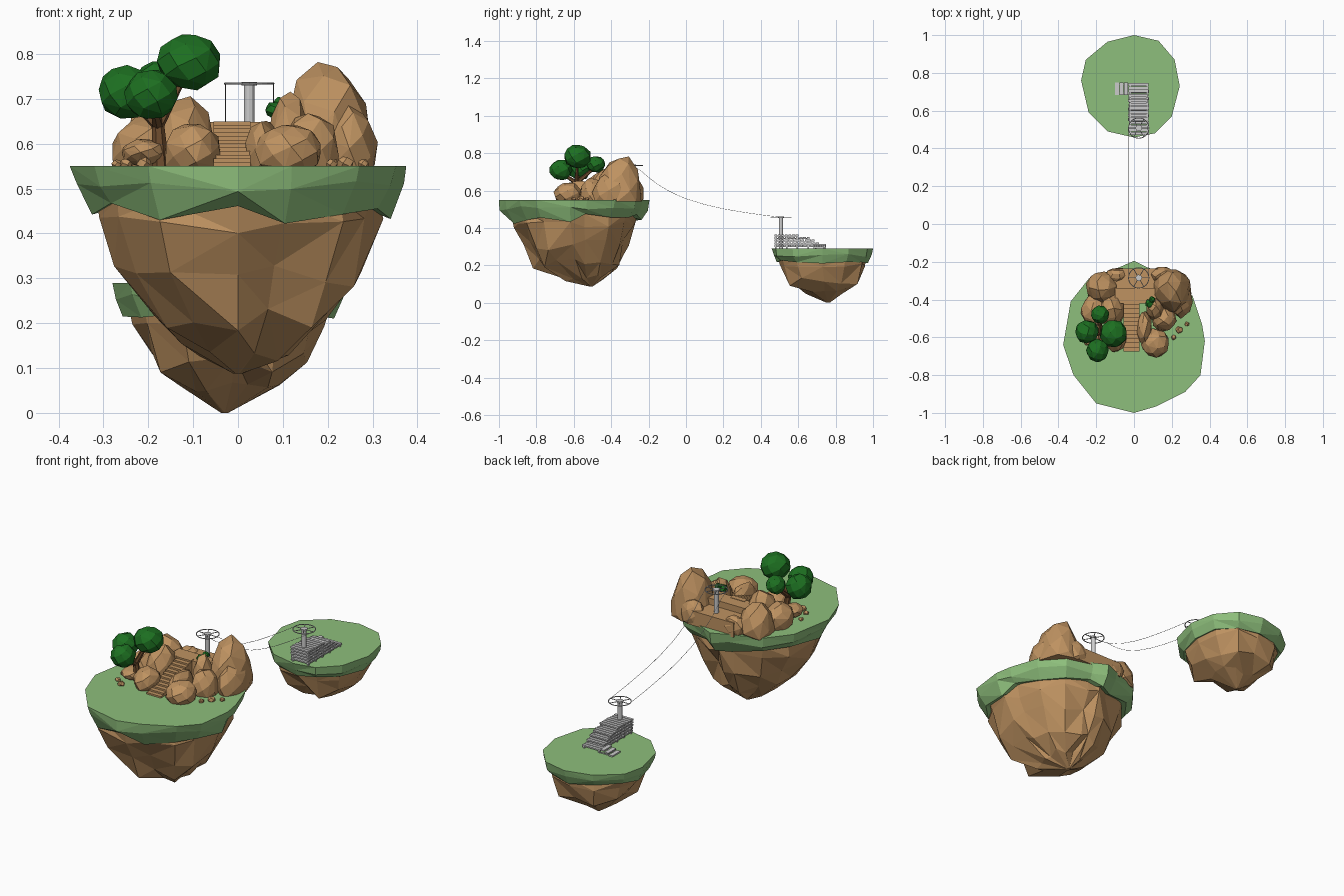
import bpy, bmesh, math, random
from mathutils import Vector, Matrix

random.seed(7)
U = random.uniform


def material(name, rgb):
    m = bpy.data.materials.new(name)
    m.diffuse_color = (*rgb, 1)
    return m


GRASS = material("grass", (0.27, 0.52, 0.20))
ROCK = material("rock", (0.52, 0.29, 0.12))
LEAF = material("leaf", (0.012, 0.16, 0.015))
BARK = material("bark", (0.16, 0.075, 0.028))


def finish(bm, name, mat=None):
    bmesh.ops.recalc_face_normals(bm, faces=bm.faces[:])
    me = bpy.data.meshes.new(name)
    bm.to_mesh(me)
    bm.free()
    if mat:
        me.materials.append(mat)
    ob = bpy.data.objects.new(name, me)
    bpy.context.collection.objects.link(ob)
    return ob


def loft(name, rings, mat):
    # Closed skin through rings of equal point count, triangulated sides
    bm = bmesh.new()
    vs = [[bm.verts.new(p) for p in r] for r in rings]
    n = len(rings[0])
    for a, b in zip(vs, vs[1:]):
        for i in range(n):
            j = (i + 1) % n
            if random.random() < 0.5:
                tris = (a[i], a[j], b[i]), (a[j], b[j], b[i])
            else:
                tris = (a[i], a[j], b[j]), (a[i], b[j], b[i])
            for t in tris:
                bm.faces.new(t)
    bm.faces.new(vs[0])
    bm.faces.new(vs[-1])
    return finish(bm, name, mat)


def ring(outline, c, s, z, jr=0.0, jz=0.0, d=(0, 0)):
    return [(c[0] + d[0] + x * k, c[1] + d[1] + y * k, z + U(-jz, jz))
            for x, y in outline for k in [s * (1 + U(-jr, jr))]]


def stone(name, c, r, mat, n=30, jit=0.12, floor=None):
    # Faceted boulder: hull of jittered points on an ellipsoid
    bm = bmesh.new()
    spin = U(0, 6.28)
    for i in range(n):
        z = 1 - 2 * (i + 0.5) / n
        a, q = i * 2.39996 + spin, math.sqrt(1 - z * z)
        k = 1.04 + U(-jit, jit * 0.4)
        p = [c[0] + r[0] * q * math.cos(a) * k, c[1] + r[1] * q * math.sin(a) * k, c[2] + r[2] * z * k]
        if floor is not None:
            p[2] = max(p[2], floor)
        bm.verts.new(p)
    res = bmesh.ops.convex_hull(bm, input=bm.verts[:])
    bmesh.ops.delete(bm, geom=[v for v in bm.verts if not v.link_faces], context='VERTS')
    return finish(bm, name, mat)


def add_box(bm, lo, hi):
    lo, hi = Vector(lo), Vector(hi)
    bmesh.ops.create_cube(bm, size=1, matrix=Matrix.Translation((lo + hi) / 2) @ Matrix.Diagonal((*(hi - lo), 1)))


def add_tube(bm, a, b, r0, r1, n=8):
    a, b = Vector(a), Vector(b)
    rot = (b - a).to_track_quat('Z', 'Y').to_matrix().to_4x4()
    bmesh.ops.create_cone(bm, cap_ends=True, segments=n, radius1=r0, radius2=r1,
                          depth=(b - a).length, matrix=Matrix.Translation((a + b) / 2) @ rot)


# Large island: flat turf slab over a tapering rock
C1 = (0, -0.6)
BIG = [(0.0, 0.405), (0.07, 0.37), (0.21, 0.33), (0.31, 0.22), (0.36, 0.07), (0.375, -0.02),
       (0.352, -0.2), (0.27, -0.29), (0.12, -0.365), (0.0, -0.4), (-0.2, -0.35), (-0.32, -0.2),
       (-0.375, -0.04), (-0.335, 0.19), (-0.24, 0.31), (-0.08, 0.37)]
loft("large_turf", [ring(BIG, C1, 1, 0.55), ring(BIG, C1, 0.975, 0.505, 0.02, 0.015),
                    ring(BIG, C1, 0.89, 0.445, 0.03, 0.03), ring(BIG, C1, 0.7, 0.47)], GRASS)
loft("large_rock", [ring(BIG, C1, 0.84, 0.475), ring(BIG, C1, 0.83, 0.42, 0.05, 0.02),
                    ring(BIG, C1, 0.73, 0.31, 0.08, 0.03, (0, 0.01)),
                    ring(BIG, C1, 0.55, 0.205, 0.12, 0.03, (0, 0.02)),
                    ring(BIG, C1, 0.3, 0.135, 0.2, 0.02, (0, 0.05)),
                    ring(BIG, C1, 0.03, 0.088, 0, 0, (0, 0.09))], ROCK)

# Small island
C2 = (-0.02, 0.73)
SMALL = [(0.02, 0.27), (0.15, 0.24), (0.235, 0.14), (0.262, 0.0), (0.22, -0.16), (0.13, -0.25),
         (0.02, -0.272), (-0.12, -0.24), (-0.22, -0.14), (-0.26, 0.03), (-0.235, 0.14), (-0.12, 0.235)]
loft("small_turf", [ring(SMALL, C2, 1, 0.29), ring(SMALL, C2, 0.97, 0.255, 0.025, 0.01),
                    ring(SMALL, C2, 0.89, 0.222, 0.03, 0.012), ring(SMALL, C2, 0.7, 0.235)], GRASS)
loft("small_rock", [ring(SMALL, C2, 0.86, 0.235), ring(SMALL, C2, 0.84, 0.2, 0.06, 0.01),
                    ring(SMALL, C2, 0.68, 0.115, 0.12, 0.025, (0, 0.01)),
                    ring(SMALL, C2, 0.4, 0.055, 0.22, 0.015, (0, 0.01)),
                    ring(SMALL, C2, 0.03, 0.0, 0, 0, (-0.01, 0.03))], ROCK)

# Boulders ringing the upper landing: x, y, radius x, radius y, top height
for i, (x, y, rx, ry, top) in enumerate([
        (0.20, -0.35, 0.10, 0.12, 0.785), (0.25, -0.40, 0.06, 0.10, 0.69), (0.16, -0.50, 0.065, 0.07, 0.67),
        (0.112, -0.45, 0.05, 0.06, 0.71), (0.115, -0.63, 0.075, 0.075, 0.645), (0.055, -0.55, 0.04, 0.09, 0.655),
        (0.15, -0.27, 0.07, 0.045, 0.66), (-0.10, -0.60, 0.065, 0.075, 0.645), (-0.12, -0.46, 0.07, 0.09, 0.70),
        (-0.17, -0.34, 0.085, 0.085, 0.70), (-0.21, -0.46, 0.07, 0.09, 0.66), (-0.21, -0.57, 0.05, 0.06, 0.61),
        (-0.09, -0.27, 0.06, 0.04, 0.635)]):
    stone(f"boulder_{i}", (x, y, 0.58), (rx, ry, top - 0.58), ROCK, 36, 0.1, 0.54)
for i, (x, y, r) in enumerate([(0.24, -0.56, 0.02), (0.28, -0.53, 0.013), (0.21, -0.6, 0.014),
                               (-0.21, -0.66, 0.018), (-0.25, -0.63, 0.014), (-0.27, -0.56, 0.012)]):
    stone(f"pebble_{i}", (x, y, 0.555), (r, r, r * 0.9), ROCK, 14)

# Landing carved in the rock and the stone staircase
bm = bmesh.new()
add_box(bm, (-0.1, -0.42, 0.54), (0.12, -0.34, 0.648))
add_box(bm, (-0.11, -0.34, 0.54), (0.16, -0.235, 0.615))
finish(bm, "landing", ROCK)
bm = bmesh.new()
STEPS = 12
for i in range(STEPS):
    y = -0.675 + i * 0.27 / STEPS
    add_box(bm, (-0.055, y, 0.54), (0.028, -0.40, 0.55 + (i + 1) * 0.1 / STEPS))
finish(bm, "stone_stairs", ROCK)

# Tree and shrub
bm = bmesh.new()
fork = (-0.178, -0.585, 0.64)
add_tube(bm, (-0.172, -0.58, 0.545), fork, 0.02, 0.014, 7)
for tip in [(-0.12, -0.58, 0.75), (-0.24, -0.57, 0.70), (-0.19, -0.66, 0.69), (-0.18, -0.49, 0.72)]:
    add_tube(bm, fork, tip, 0.013, 0.007, 6)
finish(bm, "tree_trunk", BARK)
for i, (x, y, z, r, h) in enumerate([(-0.108, -0.58, 0.782, 0.072, 0.064), (-0.25, -0.57, 0.715, 0.062, 0.06),
                                     (-0.193, -0.67, 0.71, 0.06, 0.056), (-0.18, -0.48, 0.74, 0.048, 0.045)]):
    stone(f"foliage_{i}", (x, y, z), (r, r, h), LEAF, 34, 0.06)
for i, (x, y, z, r) in enumerate([(0.083, -0.42, 0.675, 0.024), (0.095, -0.40, 0.69, 0.018)]):
    stone(f"shrub_{i}", (x, y, z), (r, r, r * 0.8), LEAF, 18, 0.1)


# Cable pylons: pole, hub, rim and spokes
def pylon(name, x, y, z0, z1, r=0.054):
    bm = bmesh.new()
    add_tube(bm, (x, y, z0), (x, y, z1), 0.0115, 0.0115, 12)
    add_tube(bm, (x, y, z1 - 0.004), (x, y, z1 + 0.004), 0.017, 0.017, 12)
    n = 24
    for i in range(n):
        a, b = (2 * math.pi * k / n for k in (i, i + 1))
        add_tube(bm, (x + r * math.cos(a), y + r * math.sin(a), z1),
                 (x + r * math.cos(b), y + r * math.sin(b), z1), 0.0025, 0.0025, 6)
        if i % 4 == 0:
            add_tube(bm, (x, y, z1), (x + r * math.cos(a), y + r * math.sin(a), z1), 0.002, 0.002, 5)
    finish(bm, name)


pylon("upper_pylon", 0.025, -0.285, 0.60, 0.734)
pylon("lower_pylon", 0.025, 0.508, 0.28, 0.457)

# Sagging cables
PATH = [(-0.285, 0.734), (-0.24, 0.705), (-0.2, 0.67), (-0.15, 0.632), (-0.1, 0.602), (-0.05, 0.577), (0.0, 0.556),
        (0.1, 0.525), (0.2, 0.502), (0.3, 0.485), (0.4, 0.47), (0.508, 0.457)]
for side, x in (("left", -0.028), ("right", 0.079)):
    bm = bmesh.new()
    for p, q in zip(PATH, PATH[1:]):
        add_tube(bm, (x, *p), (x, *q), 0.001, 0.001, 5)
    finish(bm, f"cable_{side}")

# Plank station: stacked courses of boards, each shorter than the one below
bm = bmesh.new()
PITCH = 0.0185
for k, end in enumerate([0.75, 0.715, 0.69, 0.665, 0.605]):
    z = 0.305 + k * 0.0145
    n = round((end - 0.472) / PITCH)
    for i in range(n):
        y, dx = 0.472 + i * (end - 0.472) / n, U(-0.003, 0.003)
        add_box(bm, (-0.028 + dx, y, z - 0.004), (0.076 + dx, y + PITCH - 0.004, z + 0.003))
    for x in (-0.024, 0.066):
        add_box(bm, (x, 0.472, z - 0.0075), (x + 0.007, end - 0.004, z - 0.003))
finish(bm, "plank_deck")
bm = bmesh.new()
for y, top in ((0.476, 0.365), (0.535, 0.365), (0.59, 0.365), (0.65, 0.345), (0.735, 0.305)):
    for x in (-0.023, 0.065):
        add_box(bm, (x, y, 0.285), (x + 0.008, y + 0.008, top - 0.004))
finish(bm, "deck_posts")
bm = bmesh.new()
for x0, x1, z in ((-0.052, -0.028, 0.313), (-0.076, -0.052, 0.305), (-0.1, -0.076, 0.297)):
    add_box(bm, (x0, 0.682, z - 0.007), (x1 - 0.003, 0.748, z))
for y in (0.69, 0.735):
    add_box(bm, (-0.096, y, 0.285), (-0.025, y + 0.007, 0.293))
finish(bm, "side_steps")
